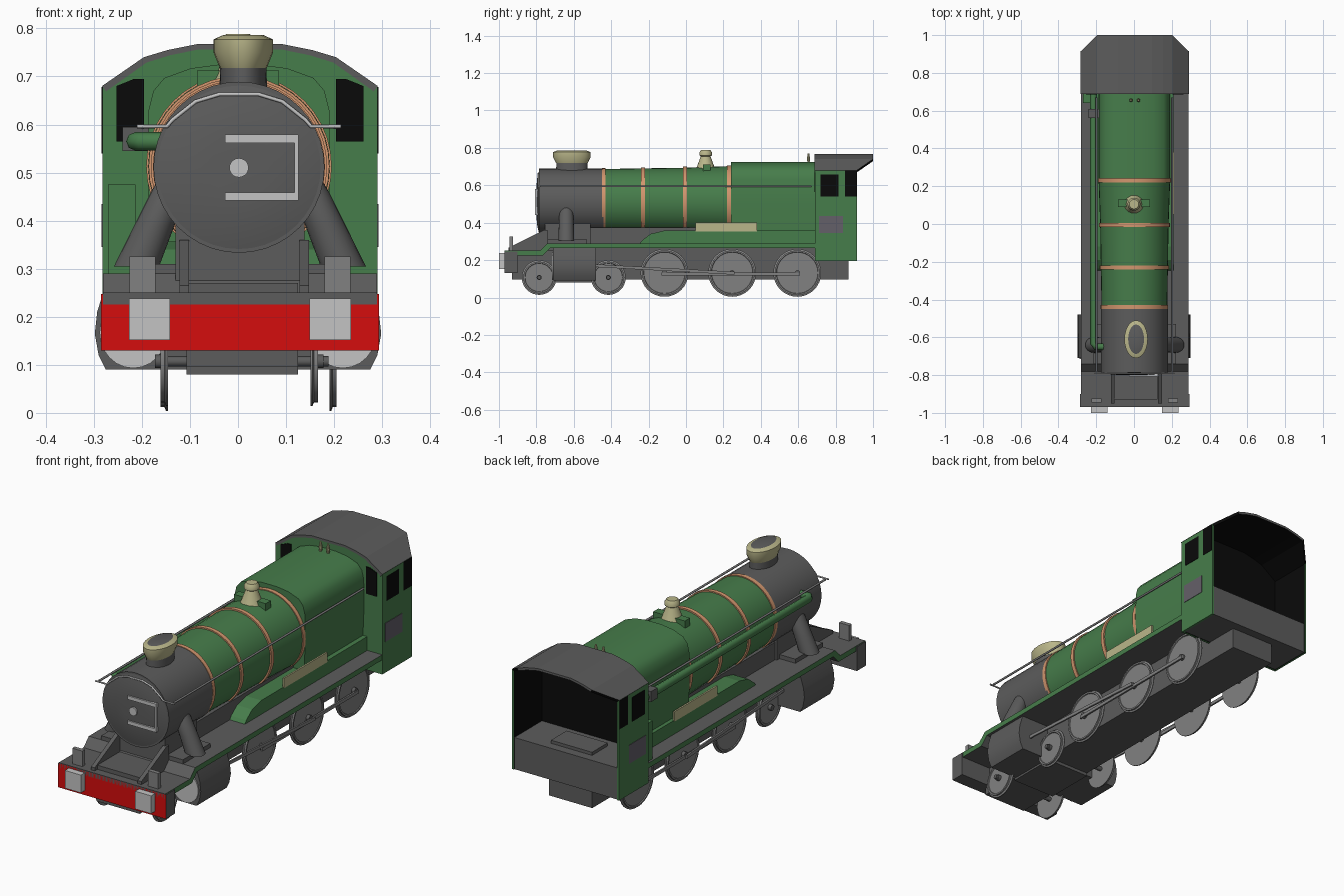
import bpy, bmesh, math
from mathutils import Vector

CX = 0.004  # centre line of the body


def mat(name, r, g, b):
    m = bpy.data.materials.new(name)
    m.diffuse_color = (r, g, b, 1)
    return m


GREEN = mat("green", 0.062, 0.205, 0.07)
DARK = mat("dark grey", 0.107, 0.107, 0.107)
MID = mat("mid grey", 0.22, 0.22, 0.22)
LIGHT = mat("light grey", 0.55, 0.55, 0.55)
RED = mat("red", 0.66, 0.004, 0.004)
BRASS = mat("pale brass", 0.49, 0.47, 0.255)
COPPER = mat("copper", 0.645, 0.305, 0.156)
BLACK = mat("black", 0.003, 0.003, 0.003)
PLATE = mat("plate grey", 0.127, 0.115, 0.14)


def loft(name, sections, m, smooth=False, m2=None, rule=None):
    """Skin rings of points, cap the ends; faces passing rule get m2."""
    bm = bmesh.new()
    rings = [[bm.verts.new(p) for p in s] for s in sections]
    n = len(rings[0])
    for a, b in zip(rings, rings[1:]):
        for i in range(n):
            bm.faces.new((a[i], a[(i + 1) % n], b[(i + 1) % n], b[i]))
    bm.faces.new(rings[0])
    bm.faces.new(rings[-1])
    bmesh.ops.recalc_face_normals(bm, faces=bm.faces)
    bm.normal_update()
    for f in bm.faces:
        if rule and rule(f):
            f.material_index = 1
    me = bpy.data.meshes.new(name)
    bm.to_mesh(me)
    bm.free()
    me.materials.append(m)
    if m2:
        me.materials.append(m2)
    ob = bpy.data.objects.new(name, me)
    bpy.context.collection.objects.link(ob)
    if smooth:
        bpy.ops.object.select_all(action='DESELECT')
        ob.select_set(True)
        bpy.context.view_layer.objects.active = ob
        bpy.ops.object.shade_smooth_by_angle(angle=math.radians(35))
    return ob


def prism(name, pts, axis, a, b, m, **kw):
    put = {'x': lambda p, t: (t, p[0], p[1]), 'y': lambda p, t: (p[0], t, p[1]),
           'z': lambda p, t: (p[0], p[1], t)}[axis]
    return loft(name, [[put(p, t) for p in pts] for t in (a, b)], m, **kw)


def box(name, x, y, z, m, **kw):
    return prism(name, [(x[0], y[0]), (x[1], y[0]), (x[1], y[1]), (x[0], y[1])], 'z', z[0], z[1], m, **kw)


def turned(name, axis, c, prof, m, n=32, **kw):
    """prof: (position on axis, radius, second radius); c: centre on the other two axes."""
    secs = []
    for t, ra, rb in prof:
        ring = []
        for i in range(n):
            u = 2 * math.pi * i / n
            p, q = c[0] + ra * math.cos(u), c[1] + rb * math.sin(u)
            ring.append({'x': (t, p, q), 'y': (p, t, q), 'z': (p, q, t)}[axis])
        secs.append(ring)
    return loft(name, secs, m, smooth=True, **kw)


def rod(name, pts, r, m):
    cu = bpy.data.curves.new(name, 'CURVE')
    cu.dimensions = '3D'
    cu.bevel_depth, cu.bevel_resolution, cu.use_fill_caps = r, 2, True
    sp = cu.splines.new('POLY')
    sp.points.add(len(pts) - 1)
    for p, co in zip(sp.points, pts):
        p.co = (*co, 1)
    cu.materials.append(m)
    ob = bpy.data.objects.new(name, cu)
    bpy.context.collection.objects.link(ob)


# Smokebox, dished door and tapered boiler
BX = 0.002
turned("smokebox", 'y', (BX, 0.511), [(-0.785, 0.178, 0.178), (-0.44, 0.178, 0.178)], DARK, 40)
turned("smokebox_door", 'y', (BX, 0.511),
       [(-0.80, 0.06, 0.06), (-0.797, 0.12, 0.12), (-0.785, 0.17, 0.17)], DARK, 40)
turned("boiler", 'y', (BX, 0.513), [(-0.44, 0.174, 0.174), (0.0, 0.181, 0.181), (0.25, 0.19, 0.19)], GREEN, 40)
for y in (-0.44, -0.23, -0.005, 0.23):
    r = 0.179 + 0.014 * (y + 0.44) / 0.67
    turned("boiler_band", 'y', (BX, 0.513), [(y - 0.01, r, r), (y + 0.01, r, r)], COPPER, 40)

# Door furniture
for z in (0.4495, 0.57):
    box("door_hinge", (-0.027, 0.125), (-0.807, -0.795), (z - 0.008, z + 0.009), LIGHT)
box("hinge_bar", (0.118, 0.126), (-0.806, -0.79), (0.442, 0.578), LIGHT)
turned("door_boss", 'y', (BX, 0.51), [(-0.808, 0.02, 0.02), (-0.797, 0.02, 0.02)], LIGHT, 20)

# Square-shouldered firebox
half = [(0.183, 0.33), (0.19, 0.5), (0.188, 0.63), (0.178, 0.67), (0.155, 0.697), (0.1, 0.717), (0.04, 0.725)]
fire = [(BX + x, z) for x, z in half] + [(BX - x, z) for x, z in reversed(half)]
prism("firebox", fire, 'y', 0.24, 0.695, GREEN, smooth=True)

# Chimney with oval plan
turned("chimney_base", 'z', (0.011, -0.61), [(0.66, 0.05, 0.085), (0.72, 0.048, 0.083)], DARK, 24)
turned("chimney_cap", 'z', (0.011, -0.61),
       [(0.718, 0.049, 0.084), (0.75, 0.062, 0.1), (0.777, 0.062, 0.1), (0.786, 0.042, 0.078)],
       BRASS, 24, m2=DARK, rule=lambda f: f.normal.z > 0.95)

# Safety valve cover with side feed boxes
turned("valve_cover", 'z', (0, 0.105),
       [(0.68, 0.056, 0.056), (0.70, 0.046, 0.046), (0.755, 0.026, 0.026), (0.76, 0.034, 0.034),
        (0.775, 0.034, 0.034), (0.788, 0.025, 0.025)], BRASS, 20)
box("feed_box", (-0.085, 0.085), (0.09, 0.13), (0.66, 0.712), GREEN)
for x in (-0.016, 0.024):
    turned("whistle", 'z', (x, 0.655), [(0.72, 0.006, 0.006), (0.745, 0.009, 0.009), (0.77, 0.004, 0.004)], BRASS, 10)

# Handrails, front rail and left-hand pipe
for s in (-1, 1):
    rod("side_handrail", [(BX + s * 0.2, -0.78, 0.595), (BX + s * 0.2, 0.67, 0.595)], 0.005, MID)
arc = [(0.212, 0.596), (0.15, 0.596), (0.138, 0.61), (0.09, 0.648), (0.04, 0.663)]
rod("front_handrail", [(BX + x, -0.79, z) for x, z in arc] + [(BX - x, -0.79, z) for x, z in reversed(arc)], 0.004, LIGHT)
rod("ejector_pipe", [(-0.15, -0.65, 0.565), (-0.2, -0.65, 0.565), (-0.214, -0.63, 0.565), (-0.214, 0.69, 0.565)], 0.019, GREEN)
box("ejector_body", (-0.24, -0.18), (0.56, 0.61), (0.545, 0.595), DARK)
box("cab_front_locker", (-0.27, -0.213), (0.64, 0.69), (0.285, 0.475), GREEN)

# Running board, stepped down at the front
deck = [(-0.97, 0.25), (-0.78, 0.25), (-0.74, 0.29), (0.69, 0.29), (0.69, 0.265),
        (-0.725, 0.265), (-0.765, 0.225), (-0.97, 0.225)]
prism("running_board", deck, 'x', CX - 0.285, CX + 0.285, DARK, m2=GREEN, rule=lambda f: abs(f.normal.x) > 0.5)

# Frames and saddle
box("main_frame", (-0.107, 0.125), (-0.93, 0.87), (0.095, 0.27), DARK)
box("front_frame_block", (-0.107, 0.125), (-0.72, -0.47), (0.08, 0.2), DARK)
box("boiler_cradle", (-0.12, 0.128), (-0.52, 0.69), (0.28, 0.375), DARK)
box("saddle", (-0.13, 0.138), (-0.755, -0.51), (0.25, 0.40), DARK)
box("saddle_foot", (-0.215, 0.223), (-0.74, -0.53), (0.28, 0.31), DARK)

# Buffer beam, buffers, lamp posts and gussets
box("buffer_beam", (CX - 0.289, CX + 0.289), (-0.97, -0.90), (0.13, 0.247), DARK,
    m2=RED, rule=lambda f: f.normal.y < -0.5)
for s in (-1, 1):
    x = CX + s * 0.188
    box("buffer", (x - 0.043, x + 0.043), (-1.0, -0.96), (0.152, 0.238), LIGHT)
    x = CX + s * 0.203
    box("lamp_post", (x - 0.027, x + 0.027), (-0.945, -0.925), (0.24, 0.325), MID)
    x = 0.013 + s * 0.125
    prism("gusset", [(-0.95, 0.25), (-0.95, 0.265), (-0.76, 0.36), (-0.74, 0.36), (-0.74, 0.25)],
          'x', x - 0.01, x + 0.01, DARK)

for s in (-1, 1):
    # Steam pipe leaning against the smokebox
    secs = []
    for x, z, rx, ry in ((0.215, 0.305, 0.047, 0.042), (0.178, 0.39, 0.042, 0.04),
                         (0.150, 0.46, 0.035, 0.037), (0.135, 0.51, 0.02, 0.018)):
        secs.append([(CX + s * (x + rx * math.cos(u)), -0.64 + ry * math.sin(u), z)
                     for u in [math.tau * i / 20 for i in range(20)]])
    loft("steam_pipe", secs, DARK, smooth=True)
    # Cylinder casing with bright end covers
    case = [(0.1, 0.09), (0.275, 0.09), (0.29, 0.12), (0.298, 0.165), (0.293, 0.21), (0.275, 0.268), (0.1, 0.268)]
    prism("cylinder_casing", [(s * x, z) for x, z in case], 'y', -0.71, -0.48, DARK, smooth=True)
    turned("cylinder_cover", 'y', (s * 0.218, 0.167), [(-0.716, 0.07, 0.074), (-0.70, 0.07, 0.074)], LIGHT, 24)
    # Long splasher and its nameplate
    wing = [(-0.25, 0.285), (-0.235, 0.305), (-0.19, 0.34), (-0.12, 0.357), (0.69, 0.357), (0.69, 0.285)]
    prism("splasher", wing, 'x', CX + s * 0.1, CX + s * 0.205, GREEN)
    x = CX + s * 0.204
    box("nameplate", (x - 0.004, x + 0.004), (0.05, 0.38), (0.352, 0.40), BRASS)
    # Wheels: leading pair small, driving set large
    wheels = [(-0.785, 0.107, 0.093), (-0.415, 0.107, 0.093)] + [(y, 0.132, 0.128) for y in (-0.115, 0.247, 0.595)]
    for y, z, r in wheels:
        x = -0.153 if s < 0 else (0.158 if r < 0.1 else 0.197)
        o = x + s * 0.008
        turned("wheel", 'x', (y, z), [(x - s * 0.007, r, r), (x - s * 0.003, r, r), (x, r - 0.008, r - 0.008),
                                      (o, r - 0.008, r - 0.008), (o, r - 0.016, r - 0.016),
                                      (x + s * 0.004, r - 0.018, r - 0.018)], MID, 32)
        turned("wheel_hub", 'x', (y, z), [(x, 0.014, 0.014), (x + s * 0.02, 0.014, 0.014)], DARK, 12)
    # Coupling and connecting rods
    x = -0.172 if s < 0 else 0.217
    box("coupling_rod", (x - 0.004, x + 0.004), (-0.13, 0.61), (0.117, 0.133), MID)
    x += s * 0.012
    prism("connecting_rod", [(-0.49, 0.163), (-0.49, 0.178), (0.26, 0.138), (0.26, 0.122)], 'x', x - 0.004, x + 0.004, MID)

# Axles
for y, z in ((-0.785, 0.107), (-0.415, 0.107), (-0.115, 0.132), (0.247, 0.132), (0.595, 0.132)):
    rod("axle", [(-0.172, y, z), (0.188, y, z)], 0.011, DARK)

# Cab: front wall, sides, curved overhanging roof
arch = [(-0.287, 0.68), (-0.2, 0.74), (-0.15, 0.755), (-0.09, 0.767), (0.09, 0.767), (0.15, 0.755), (0.2, 0.74), (0.287, 0.68)]
wall = [(CX + x * 0.995, z - 0.003) for x, z in arch] + [(CX + 0.286, 0.195), (CX - 0.286, 0.195)]
prism("cab_front", wall, 'y', 0.69, 0.702, GREEN, m2=BLACK, rule=lambda f: f.normal.y > 0.5)
roof = []
for x, z in arch:
    back = 1.0 - max(0, abs(x) - 0.2)
    roof.append([(CX + x, 0.688, z), (CX + x, back, z), (CX + x * 0.97, back, z - 0.011), (CX + x * 0.97, 0.688, z - 0.011)])
loft("cab_roof", roof, DARK, m2=BLACK, rule=lambda f: f.normal.z < -0.3 and abs(f.calc_center_median().x - CX) < 0.27)
for s in (-1, 1):
    a, b = sorted((CX + s * 0.276, CX + s * 0.286))
    box("cab_side", (a, b), (0.69, 0.915), (0.195, 0.68), GREEN, m2=BLACK, rule=lambda f: f.normal.x * s < -0.5)
    a, b = sorted((CX + s * 0.284, CX + s * 0.288))
    box("side_window", (a, b), (0.72, 0.815), (0.54, 0.657), BLACK)
    box("side_opening", (a, b), (0.85, 0.913), (0.54, 0.678), BLACK)
    box("number_plate", (a, b), (0.71, 0.84), (0.345, 0.435), PLATE)
    x0, x1 = CX + s * 0.2, CX + s * 0.257
    prism("front_window", [(x0, 0.565), (x1, 0.565), (x1, 0.68), (x0 + s * 0.02, 0.695), (x0, 0.695)], 'y', 0.686, 0.691, BLACK)

# Cab floor block and raised footplate
box("cab_floor", (CX - 0.277, CX + 0.277), (0.70, 0.913), (0.197, 0.35), DARK)
box("footplate", (CX - 0.11, CX + 0.11), (0.75, 0.87), (0.345, 0.365), DARK)
